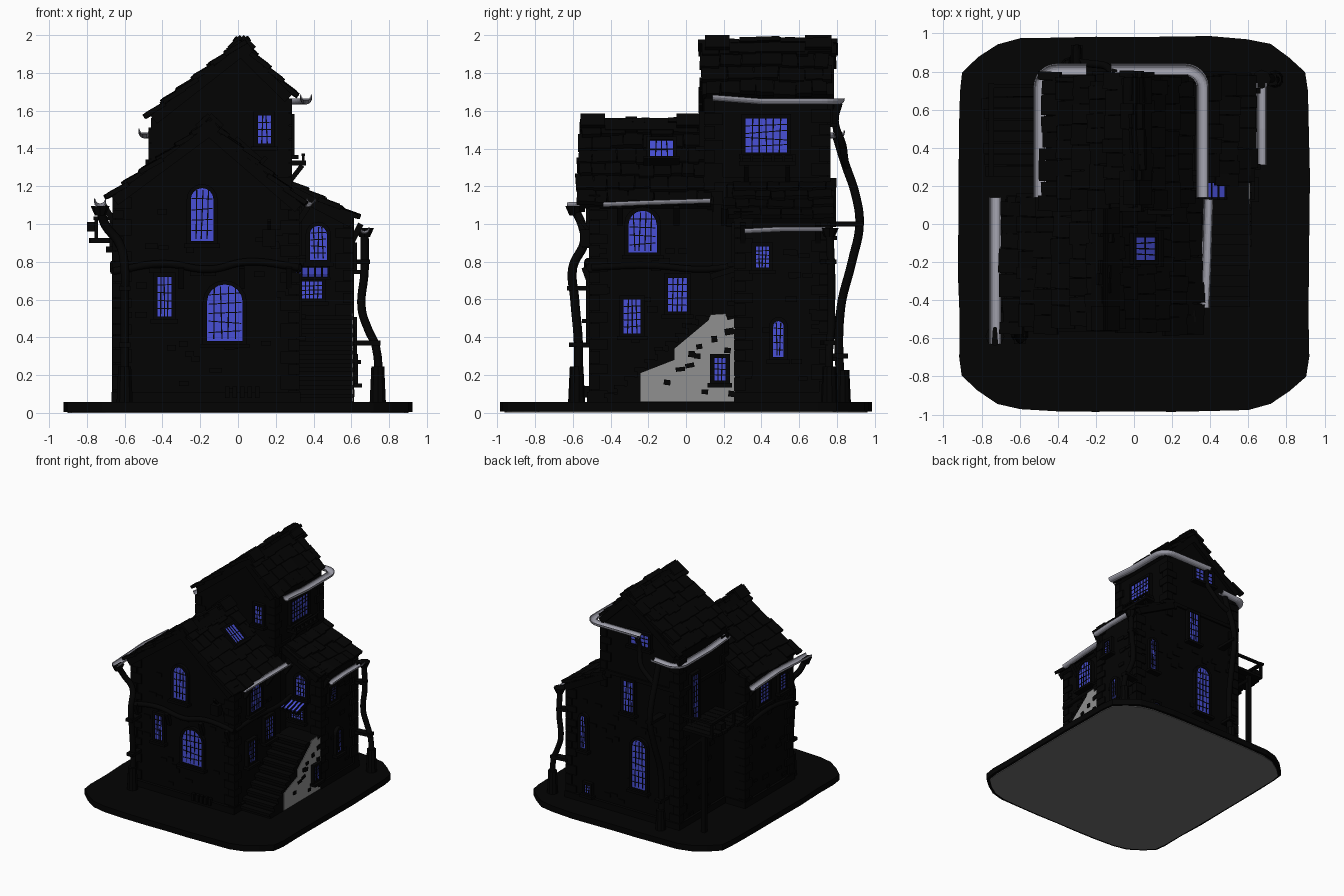
import bpy, bmesh, math, random
from mathutils import Vector, Matrix

if "Cube" in bpy.data.objects:
    bpy.data.objects.remove(bpy.data.objects["Cube"])
random.seed(7)
R = random.uniform

def mat(name, c):
    m = bpy.data.materials.new(name)
    m.diffuse_color = (*c, 1)
    m.use_nodes = True
    m.node_tree.nodes["Principled BSDF"].inputs["Base Color"].default_value = m.diffuse_color
    return m
DARK = mat("dark", (.001, .001, .001))
BLUE = mat("blue_glass", (.065, .08, .68))
METAL = mat("gutter_metal", (.36, .36, .42))
STONE = mat("pale_stone", (.28, .28, .28))
UNDER = mat("underside", (.16, .16, .16))

def finish(bm, name, m=DARK):
    bmesh.ops.recalc_face_normals(bm, faces=bm.faces)
    me = bpy.data.meshes.new(name)
    bm.to_mesh(me); bm.free()
    me.materials.append(m)
    ob = bpy.data.objects.new(name, me)
    bpy.context.collection.objects.link(ob)
    return ob

def cube(bm, loc, size, rot=Matrix.Identity(4)):
    bmesh.ops.create_cube(bm, size=1, matrix=Matrix.Translation(loc) @ rot @ Matrix.Diagonal((*size, 1)))

def span(bm, x0, x1, y0, y1, z0, z1):
    cube(bm, ((x0+x1)/2, (y0+y1)/2, (z0+z1)/2), (x1-x0, y1-y0, z1-z0))

def prism(name, pts, shift, m=DARK):
    bm = bmesh.new()
    f = bm.faces.new([bm.verts.new(p) for p in pts])
    ex = bmesh.ops.extrude_face_region(bm, geom=[f])
    bmesh.ops.translate(bm, vec=shift, verts=[v for v in ex["geom"] if isinstance(v, bmesh.types.BMVert)])
    return finish(bm, name, m)

def beam(bm, a, b, w, d):
    a, b = Vector(a), Vector(b)
    rot = (b-a).to_track_quat('Z', 'Y').to_matrix().to_4x4()
    cube(bm, (a+b)/2, (w, d, (b-a).length), rot)

def pipe(name, pts, r, m=DARK):
    cu = bpy.data.curves.new(name, 'CURVE')
    cu.dimensions = '3D'; cu.bevel_depth = r; cu.bevel_resolution = 3; cu.use_fill_caps = True
    sp = cu.splines.new('BEZIER'); sp.bezier_points.add(len(pts)-1); sp.resolution_u = 6
    for bp, p in zip(sp.bezier_points, pts):
        bp.co = p; bp.handle_left_type = bp.handle_right_type = 'AUTO'
    cu.materials.append(m)
    bpy.context.collection.objects.link(bpy.data.objects.new(name, cu))

# ground slab with worn, clipped corners
Q = [(.925, 0), (.925, .25), (.92, .5), (.92, .7), (.905, .8), (.82, .88), (.72, .945), (.6, .975), (.4, .985), (.2, .988)]
ring = Q + [(-x, y) for x, y in [(0, .988)] + Q[::-1]] + [(-x, -y) for x, y in Q[1:]] + [(x, -y) for x, y in [(0, .988)] + Q[:0:-1]]
prism("ground_slab", [(x*R(.992, 1.002), y*R(.992, 1.002), .006) for x, y in ring], (0, 0, .051))
prism("ground_underside", [(x*.975, y*.975, 0) for x, y in ring], (0, 0, .01), UNDER)

# wall volumes
prism("main_house_walls", [(x, -.5, z) for x, z in ((-.65, .04), (.31, .04), (.31, 1.12), (-.15, 1.52), (-.65, 1.14))], (0, .64, 0))
prism("tower_walls", [(x, .1, z) for x, z in ((-.46, .04), (.27, .04), (.27, 1.69), (.02, 1.93), (-.46, 1.56))], (0, .65, 0))
prism("side_wing_walls", [(x, .27, z) for x, z in ((.2, .04), (.6, .04), (.6, 1.03), (.2, 1.22))], (0, .48, 0))

# plank roofs: solid underlay, overlapping crooked planks
def roof(name, eave, ridge, y0, y1, rows):
    e, r = Vector((eave[0], 0, eave[1])), Vector((ridge[0], 0, ridge[1]))
    L = (r-e).length; d = (r-e)/L; Y = Vector((0, 1, 0)); n = d.cross(Y)
    if n.z < 0: Y = -Y; n = -n
    M = Matrix((d, Y, n)).transposed().to_4x4()
    bm = bmesh.new()
    cube(bm, (e+r)/2 + Vector((0, (y0+y1)/2, 0)) - n*.035, (L, y1-y0, .03), M)
    h = L/rows
    for i in range(rows):
        y, end = y0+R(-.03, .03), y1+R(-.03, .03)
        while y < end-.02:
            w = min(R(.06, .14), end-y)
            c = e + d*(h*(i+.5)-R(-.01, .02)) - n*R(.008, .016)
            c.y = y+w/2
            tilt = Matrix.Rotation(.13, 4, 'Y') @ Matrix.Rotation(R(-.05, .05), 4, 'Z') @ Matrix.Rotation(R(-.05, .05), 4, 'X')
            cube(bm, c, (h*1.25, w*.97, .024), M @ tilt)
            y += w
    for y in (y0+.01, y1-.01):  # barge boards
        beam(bm, e+Vector((0, y, 0))-n*.05, r+Vector((0, y, 0))-n*.05, .03, .05)
    return finish(bm, name)
roof("main_roof_left", (-.68, 1.16), (-.14, 1.56), -.56, .14, 6)
roof("main_roof_right", (.35, 1.12), (-.16, 1.56), -.56, .14, 6)
roof("tower_roof_left", (-.475, 1.59), (.03, 1.985), .09, .78, 6)
roof("tower_roof_right", (.3, 1.7), (.01, 1.985), .09, .78, 4)
roof("wing_roof", (.625, 1.05), (.26, 1.24), .22, .79, 4)
bm = bmesh.new()
for x, z, ys in ((-.15, 1.56, (-.56, -.43, -.25, -.05, .1)), (.02, 1.975, (.1, .23, .43, .63, .77))):
    for i, (a, b) in enumerate(zip(ys, ys[1:])):
        up = .012 if i in (0, 3) else -.012
        for s in (-1, 1):
            cube(bm, (x+s*.035, (a+b)/2, z+up-.025), (.09, b-a, .022), Matrix.Rotation(s*.75, 4, 'Y'))
finish(bm, "ridge_caps")

# windows: frame ring, sill, crooked bars, blue pane (local -y faces outward)
FRONT, RIGHT, BACK, LEFT = (Matrix.Rotation(math.radians(a), 4, 'Z') for a in (0, 90, 180, -90))
def window(name, pos, face, w, h, arch=False, nx=4, nz=5):
    M = Matrix.Translation(pos) @ face
    def shape(g):
        a, b, t = -w/2-g, w/2+g, h/2+g
        if not arch: return [(a, -t), (b, -t), (b, t), (a, t)]
        r = min(b, h*.4)
        return [(a, -t), (b, -t)] + [(b*math.cos(k*math.pi/8), t-r+r*math.sin(k*math.pi/8)) for k in range(9)]
    bm = bmesh.new()
    bm.faces.new([bm.verts.new((x, -.02, z)) for x, z in shape(0)])
    bm.transform(M); finish(bm, name+"_glass", BLUE)
    bm = bmesh.new()
    I, O = shape(0), shape(.022)
    loops = [[bm.verts.new((x, y, z)) for x, z in s] for s, y in ((I, .01), (I, -.03), (O, -.03), (O, .01))]
    n = len(I)
    for a, b in zip(loops, loops[1:]):
        for i in range(n):
            bm.faces.new((a[i], a[(i+1) % n], b[(i+1) % n], b[i]))
    for i in range(1, nx):
        cube(bm, (-w/2+w*i/nx, -.021, 0), (.006, .006, h*(.93 if arch else 1)), Matrix.Rotation(R(-.05, .05), 4, 'Y'))
    for i in range(1, nz):
        cube(bm, (0, -.021, -h/2+h*i/nz), (w*(.92 if arch else 1), .006, .005), Matrix.Rotation(R(-.08, .08), 4, 'Y'))
    cube(bm, (0, -.025, -h/2-.025), (w+.07, .05, .022))
    bm.transform(M); finish(bm, name+"_frame")
W = [("front_arch", (-.07, -.5, .53), FRONT, .19, .3, True, 5, 6), ("front_upper", (-.19, -.5, 1.05), FRONT, .12, .28, True),
     ("front_left", (-.39, -.5, .615), FRONT, .075, .21), ("tower_front", (.14, .1, 1.5), FRONT, .07, .15, False, 3, 4),
     ("wing_front", (.425, .27, .9), FRONT, .09, .18, True), ("stair_door", (.39, .27, .65), FRONT, .11, .09, False, 5, 4),
     ("main_right_arch", (.31, -.23, .96), RIGHT, .15, .22, True, 5), ("main_right_low", (.31, -.285, .51), RIGHT, .09, .18),
     ("main_right_mid", (.31, -.045, .625), RIGHT, .1, .18), ("tower_right", (.27, .425, 1.47), RIGHT, .22, .18, False, 6),
     ("wing_right", (.6, .405, .825), RIGHT, .07, .11), ("wing_right_low", (.6, .49, .39), RIGHT, .055, .19, True, 3),
     ("stair_window", (.606, .18, .23), RIGHT, .06, .12, False, 3, 4),
     ("back_tall", (-.09, .75, .52), BACK, .13, .42, True, 4, 8), ("back_upper", (.01, .75, 1.08), BACK, .09, .26),
     ("back_top", (-.1, .75, 1.6), BACK, .17, .1, False, 4, 3), ("back_wing", (.44, .75, .66), BACK, .05, .28, True, 3, 6),
     ("back_low", (.4, .75, .18), BACK, .05, .07, False, 3, 3), ("tower_left_door", (-.46, .56, 1.13), LEFT, .08, .38, False, 3, 8),
     ("main_left_a", (-.65, -.11, .96), LEFT, .12, .15, False, 3), ("main_left_b", (-.65, -.36, .96), LEFT, .07, .13, False, 2)]
for w in W: window(*w)
d = Vector((-.748, 0, .663)); X = Vector((0, 1, 0))
window("skylight", (.045, -.13, 1.38), Matrix((X, d.cross(X), d)).transposed().to_4x4(), .12, .14, False, 4, 2)

# corner stones, plinth and scattered wall stones
bm = bmesh.new()
for x, y, z1 in ((-.65, -.5, 1.1), (.31, -.5, 1.08), (-.65, .13, 1.1), (-.46, .75, 1.5), (.6, .27, .98), (.6, .75, .98), (.27, .11, 1.6), (.27, .75, 1.6), (-.46, .11, 1.5)):
    z, i = .05 if z1 < 1.2 or x < 0 and y > .5 else 1.1, 0
    while z < z1:
        h = R(.05, .09)
        a, b = (.1, .06) if i % 2 else (.06, .1)
        cube(bm, (x-math.copysign(a/2-.015, x), y+(b/2-.015 if y < .5 and y != .13 else -b/2+.015), z+h/2), (a, b, h*.93))
        z += h; i += 1
finish(bm, "corner_stones")
bm = bmesh.new()
for M, u0, u1, z0, z1, n in ((Matrix.Translation((0, -.5, 0)), -.6, .28, .1, 1.1, 30), (Matrix.Translation((.31, 0, 0)) @ RIGHT, -.45, .1, .1, 1, 18),
        (Matrix.Translation((.6, 0, 0)) @ RIGHT, .3, .72, .1, .9, 14), (Matrix.Translation((0, .75, 0)) @ BACK, -.55, .4, .1, .95, 26),
        (Matrix.Translation((-.65, 0, 0)) @ LEFT, -.1, .45, .1, .85, 18), (Matrix.Translation((-.46, 0, 0)) @ LEFT, -.7, -.2, .1, .85, 14)):
    for _ in range(n):
        bmesh.ops.create_cube(bm, size=1, matrix=M @ Matrix.Translation((R(u0, u1), 0, R(z0, z1))) @ Matrix.Diagonal((R(.04, .07), .016, R(.02, .035), 1)))
finish(bm, "wall_stones")
bm = bmesh.new()
span(bm, -.67, .33, -.525, .15, .04, .11)
span(bm, -.48, .3, .1, .775, .04, .11)
span(bm, .3, .615, .28, .775, .04, .11)
span(bm, -.48, .285, .09, .765, 1.22, 1.25)
for i in range(5): span(bm, -.07+i*.04, -.045+i*.04, -.54, -.51, .08, .14)
finish(bm, "plinth_and_bands")

# timber beams between floors, with brackets
pipe("front_floor_beam", [(-.66, -.51, .75), (-.4, -.52, .79), (-.15, -.52, .76), (.05, -.52, .8), (.32, -.51, .77)], .02)
pipe("right_floor_beam", [(.32, -.5, .77), (.32, -.2, .78), (.32, .1, .76), (.32, .27, .78)], .018)
pipe("left_floor_beam", [(-.66, -.5, .75), (-.66, -.2, .79), (-.66, .13, .76)], .018)
bm = bmesh.new()
for x in (-.6, -.3, .02, .27): beam(bm, (x, -.5, .66), (x, -.54, .77), .03, .03)
for y in (-.35, -.05, .2): beam(bm, (.31, y, 1.0), (.37, y, 1.09), .03, .03)
for y in (-.45, .05): beam(bm, (-.65, y, 1.0), (-.71, y, 1.1), .03, .03)
for y in (.3, .7): beam(bm, (.6, y, .9), (.65, y, 1.0), .03, .03)
finish(bm, "roof_brackets")
bm = bmesh.new()
span(bm, .13, .2, -.56, -.5, .88, .97)
beam(bm, (.165, -.52, .97), (.165, -.56, 1.02), .02, .02)
finish(bm, "front_lantern")

# half round gutters swept along a path
def gutter(name, pts, r=.032):
    P = [Vector(p) for p in pts]
    bm = bmesh.new(); rings = []
    for i, p in enumerate(P):
        t = (P[min(i+1, len(P)-1)]-P[max(i-1, 0)]).normalized()
        s = t.cross(Vector((0, 0, 1))).normalized()
        prof = [(q*math.cos(a), q*math.sin(a)) for q, A in ((r, range(9)), (r*.82, range(8, -1, -1))) for a in [-math.pi*k/8 for k in A]]
        rings.append([bm.verts.new(p+s*a+Vector((0, 0, b+.015))) for a, b in prof])
    for a, b in zip(rings, rings[1:]):
        for k in range(len(a)): bm.faces.new((a[k], a[k-1], b[k-1], b[k]))
    for g in (rings[0], rings[-1]):
        bm.faces.new(g)
    finish(bm, name, METAL)
def bend(x, y, r, z, s):
    return [(x-s*r*(1-math.cos(a)), y-r*(1-math.sin(a)), z) for a in [k*math.pi/12 for k in range(7)]]
gutter("main_gutter_right", [(.37, -.44, 1.1), (.38, -.2, 1.11), (.39, .13, 1.12)], .025)
gutter("main_gutter_left", [(-.73, -.63, 1.1), (-.73, -.2, 1.12), (-.73, .14, 1.1)])
gutter("wing_gutter", [(.67, .31, .96), (.67, .5, .97), (.67, .74, .97)], .026)
gutter("tower_gutter_right", [(.36, .14, 1.67), (.36, .4, 1.65)] + bend(.36, .81, .09, 1.65, 1) + [(-.12, .81, 1.65)])
gutter("tower_gutter_left", [(-.495, .14, 1.49), (-.495, .4, 1.47)] + bend(-.495, .81, .09, 1.47, -1) + [(-.25, .81, 1.48)])

# drainpipes with funnels, feet and wall ties
pipe("front_left_drain", [(-.73, -.59, 1.08), (-.7, -.55, .99), (-.63, -.54, .9), (-.6, -.6, .77), (-.6, -.59, .6), (-.6, -.57, .35), (-.6, -.58, .06)], .024)
pipe("wing_drain", [(.67, .76, .96), (.67, .77, .75), (.655, .77, .55), (.69, .77, .44), (.73, .76, .35), (.74, .76, .06)], .022)
pipe("back_drain", [(-.3, .8, 1.46), (-.3, .84, 1.33), (-.3, .9, 1.15), (-.3, .92, 1.0), (-.31, .88, .8), (-.33, .82, .55), (-.34, .82, .06)], .024)
pipe("back_upper_drain", [(-.1, .81, 1.64), (-.11, .79, 1.55), (-.15, .83, 1.42), (-.22, .84, 1.35), (-.3, .85, 1.3)], .02)
bm = bmesh.new()
for x, y, z in ((-.6, -.58, .15), (.74, .76, .15), (-.34, .83, .13)):
    bmesh.ops.create_cone(bm, cap_ends=True, segments=10, radius1=.045, radius2=.036, depth=.19, matrix=Matrix.Translation((x, y, z)))
for x, y, z in ((-.73, -.59, 1.07), (.67, .76, .955)):
    bmesh.ops.create_cone(bm, cap_ends=True, segments=8, radius1=.028, radius2=.05, depth=.05, matrix=Matrix.Translation((x, y, z)))
for a, b in (((-.6, -.5, .36), (-.6, -.62, .36)), ((-.6, -.5, .66), (-.6, -.63, .66)), ((.6, .74, .37), (.75, .76, .37)), ((-.3, .75, 1.0), (-.3, .94, 1.0)), ((-.33, .75, .3), (-.33, .86, .3)), ((.6, .74, .8), (.69, .77, .8))):
    beam(bm, a, b, .06, .025)
finish(bm, "drain_fittings")

# side staircase with pale broken plaster wall
bm = bmesh.new()
N = 10
for i in range(N):
    y = -.42+i*.054
    span(bm, .3, .604, y, .27, .05+i*.046, .05+(i+1)*.046)
    span(bm, .3, .606, y-.015, y+.04, .032+(i+1)*.046, .055+(i+1)*.046)
finish(bm, "side_stairs")
prism("stair_plaster", [(.602, y, z) for y, z in ((-.24, .06), (-.24, .21), (-.06, .28), (-.06, .34), (.12, .49), (.13, .52), (.21, .525), (.22, .49), (.26, .5), (.26, .06))], (.006, 0, 0), STONE)
bm = bmesh.new()
for y, z in ((-.1, .16), (.03, .31), (.06, .3), (.02, .25), (.15, .39), (.22, .33), (.1, .11), (.23, .43), (.07, .35), (.24, .1), (-.03, .23)):
    cube(bm, (.606, y, z), (.02, R(.03, .05), R(.022, .035)), Matrix.Rotation(R(-.2, .2), 4, 'X'))
finish(bm, "exposed_bricks")

# glass awning above the stair door
glass, ribs = bmesh.new(), bmesh.new()
for i in range(6):
    x = .3+i*.036
    if i < 5: beam(glass, (x+.018, .27, .765), (x+.018, .14, .725), .026, .012)
    beam(ribs, (x, .27, .765), (x, .13, .722), .01, .03)
beam(ribs, (.29, .135, .71), (.49, .135, .71), .012, .012)
finish(glass, "awning_glass", BLUE); finish(ribs, "awning_ribs")

# timber balconies: left platform on a post, small one under the tower window
bm = bmesh.new()
for i in range(8): span(bm, -.77+R(-.02, .01), -.45, .25+i*.06, .305+i*.06, .9, .925)
beam(bm, (-.65, .68, .05), (-.65, .68, .9), .035, .035)
for y in (.32, .68): beam(bm, (-.66, y, .88), (-.46, y, .7), .025, .025)
for y in (.27, .42, .57, .72): beam(bm, (-.75, y, .92), (-.75, y, 1.04), .018, .018)
span(bm, -.765, -.735, .25, .74, 1.02, 1.04)
span(bm, -.765, -.46, .715, .735, 1.02, 1.04)
span(bm, -.8, -.74, .6, .66, .96, 1.01)
finish(bm, "left_balcony")
bm = bmesh.new()
span(bm, .26, .36, .28, .58, 1.31, 1.335)
span(bm, .335, .355, .28, .58, 1.36, 1.372)
for i in range(6): span(bm, .338, .352, .285+i*.056, .3+i*.056, 1.33, 1.365)
for y in (.32, .54): beam(bm, (.27, y, 1.22), (.34, y, 1.31), .025, .025)
finish(bm, "tower_balcony")
